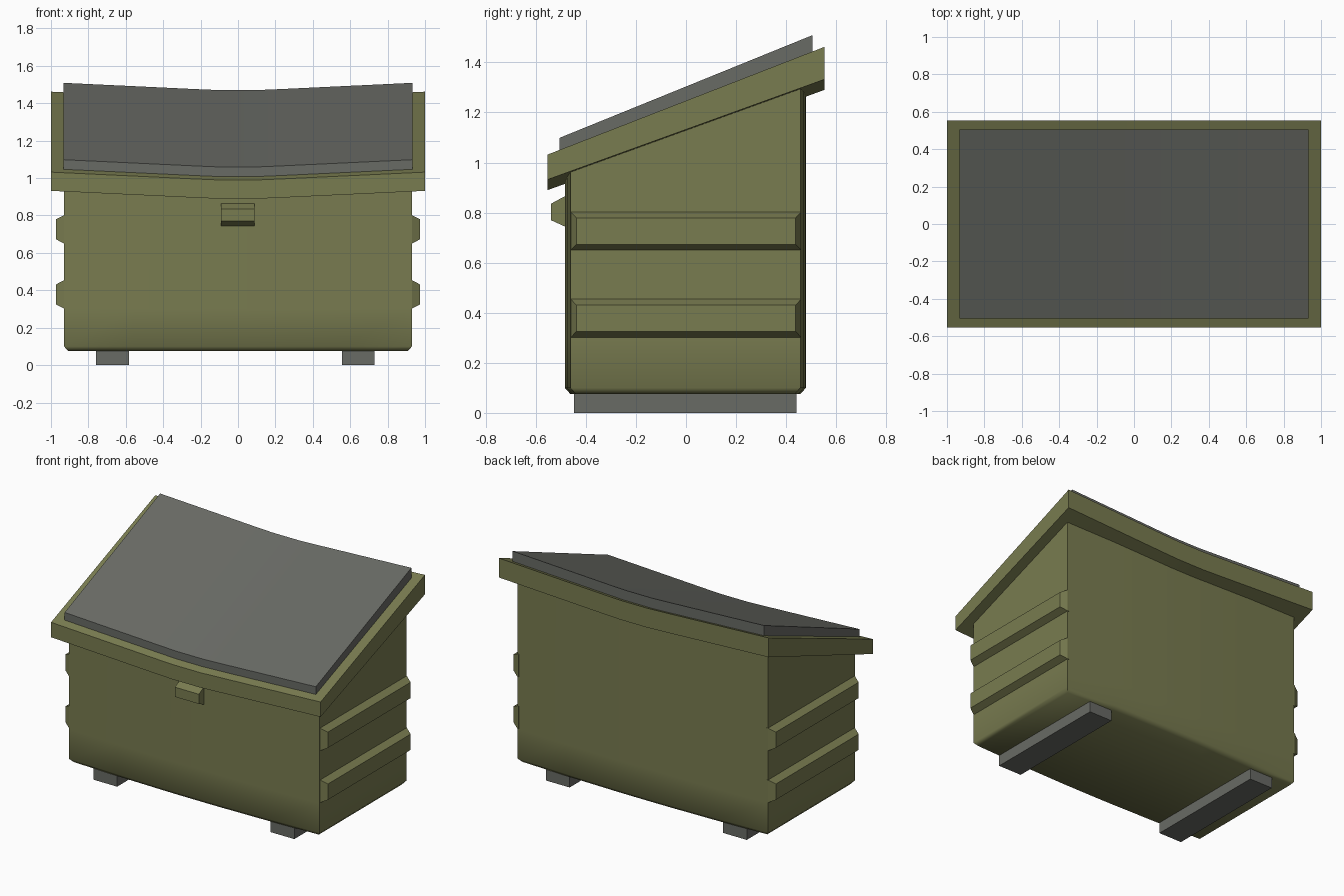
import bpy, bmesh, math

cube = bpy.data.objects.get("Cube")
if cube:
    bpy.data.objects.remove(cube, do_unlink=True)


def material(name, color):
    m = bpy.data.materials.new(name)
    m.use_nodes = True
    m.diffuse_color = (*color, 1)
    m.node_tree.nodes["Principled BSDF"].inputs["Base Color"].default_value = (*color, 1)
    return m


olive = material("olive paint", (0.19, 0.20, 0.08))
grey = material("grey plastic", (0.14, 0.145, 0.13))


def loft(name, rings, mat, smooth=None):
    """Skin a list of equal-length closed rings and cap both ends."""
    bm = bmesh.new()
    loops = [[bm.verts.new(p) for p in ring] for ring in rings]
    n = len(loops[0])
    for a, b in zip(loops, loops[1:]):
        for i in range(n):
            j = (i + 1) % n
            bm.faces.new((a[i], a[j], b[j], b[i]))
    bm.faces.new(loops[0])
    bm.faces.new(loops[-1])
    bmesh.ops.recalc_face_normals(bm, faces=bm.faces)
    mesh = bpy.data.meshes.new(name)
    bm.to_mesh(mesh)
    bm.free()
    mesh.materials.append(mat)
    obj = bpy.data.objects.new(name, mesh)
    bpy.context.collection.objects.link(obj)
    if smooth:
        bpy.ops.object.select_all(action='DESELECT')
        obj.select_set(True)
        bpy.context.view_layer.objects.active = obj
        bpy.ops.object.shade_smooth_by_angle(angle=math.radians(smooth))
    return obj


def sag(x):
    """Dip of the roof towards the middle."""
    a = abs(x)
    if a < 0.1:
        return -0.04
    if a < 0.22:
        return -0.04 + 0.005 * (a - 0.1) / 0.12
    return -0.035 * (0.96 - a) / 0.74


def rim_top(y):
    return 1.245 + 0.389 * y


def rim_bottom(y):
    return 1.13 + 0.362 * y


def lid_top(y):
    return 1.305 + 0.406 * y


def roof_slab(name, half_x, y0, y1, bottom, top, mat):
    """Sloping sagging slab, lofted across the width."""
    xs = [-half_x, -0.22, -0.1, 0.1, 0.22, half_x]
    rings = [[(x, y0, bottom(y0) + sag(x)), (x, y1, bottom(y1) + sag(x)),
              (x, y1, top(y1) + sag(x)), (x, y0, top(y0) + sag(x))] for x in xs]
    return loft(name, rings, mat, 20)


# Bin body: bowed front and back, chamfered base, sloping top
def plan(inset):
    steps = [-1, -0.6, -0.22, -0.1, 0.1, 0.22, 0.6, 1]
    front = [((0.93 - inset) * t, -0.462 - 0.022 * (1 - t * t) + inset) for t in steps]
    back = [(x, -y - 0.005) for x, y in reversed(front)]
    return front + back


body_rings = [[(x, y, z) for x, y in plan(inset)]
              for inset, z in ((0.022, 0.075), (0, 0.1), (0, 0.3))]
body_rings.append([(x, y, rim_bottom(y) + sag(x) + 0.04) for x, y in plan(0)])
loft("bin_body", body_rings, olive, 50)

# Rim and lid
roof_slab("roof_rim", 1.0, -0.553, 0.553, rim_bottom, rim_top, olive)
roof_slab("lid", 0.932, -0.506, 0.506, lambda y: rim_top(y) - 0.01, lid_top, grey)

# Tapered side ribs
for side, label in ((1, "left"), (-1, "right")):
    for z, level in ((0.378, "lower"), (0.726, "upper")):
        rings = [[(side * x, sy * hy, z + sz * hz)
                  for sy, sz in ((-1, -1), (1, -1), (1, 1), (-1, 1))]
                 for x, hy, hz in ((0.92, 0.46, 0.076), (0.93, 0.46, 0.076),
                                   (0.974, 0.438, 0.053))]
        loft(f"{label}_{level}_rib", rings, olive)

# Front latch
profile = [(-0.47, 0.745), (-0.485, 0.745), (-0.54, 0.77), (-0.54, 0.835),
           (-0.485, 0.865), (-0.47, 0.865)]
loft("front_latch", [[(x, y, z) for y, z in profile] for x in (-0.09, 0.088)], olive)

# Base skids
for x, label in ((-0.672, "right"), (0.643, "left")):
    rings = [[(x + sx * 0.088, y, z) for sx, z in ((-1, 0), (1, 0), (1, 0.09), (-1, 0.09))]
             for y in (-0.447, 0.441)]
    loft(f"{label}_skid", rings, grey)
